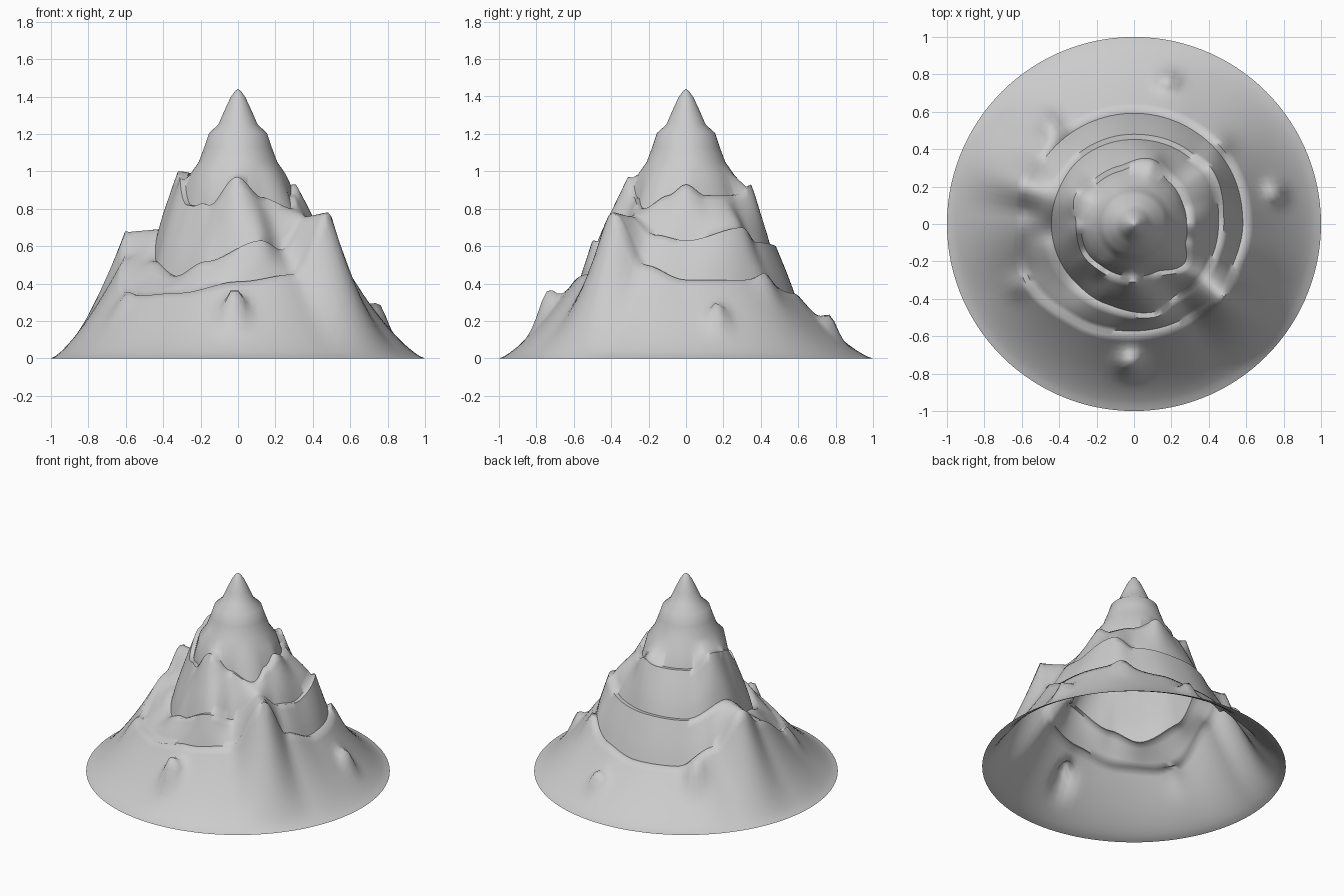
import bpy, bmesh, math

cube = bpy.data.objects.get("Cube")
if cube:
    bpy.data.objects.remove(cube)

SEGMENTS = 120

# Terrace rims: (angle, radius, height), anticlockwise from +x
LOWER_RIM = [(0, .61, .42), (35, .62, .42), (65, .62, .35), (90, .62, .31), (120, .62, .31),
             (142, .62, .44), (161, .635, .68), (176, .61, .54), (208, .66, .33), (240, .62, .35),
             (270, .6, .41), (300, .6, .45), (321, .62, .78), (338, .6, .5)]
MIDDLE_RIM = [(0, .48, .63), (36, .51, .70), (50, .49, .62), (90, .48, .6), (125, .48, .59),
              (160, .47, .69), (190, .47, .52), (225, .47, .44), (250, .48, .52),
              (284, .51, .63), (300, .47, .58), (322, .48, .76), (340, .48, .66)]
UPPER_RIM = [(0, .31, .93), (20, .31, .87), (50, .32, .87), (75, .36, .9), (105, .32, .88),
             (130, .32, .88), (154, .35, 1.0), (180, .31, .96), (212, .32, .82), (235, .31, .78),
             (269, .31, .97), (295, .31, .86), (322, .37, .8), (342, .32, .87)]

# Small rock spurs: (x, y, width, extra height)
SPURS = [(-.02, -.745, .06, .15), (.76, .17, .05, .09), (.18, .77, .05, .09),
         (-.62, -.33, .06, .04), (-.45, .53, .06, .1), (.46, .43, .06, .05),
         (.1, .35, .05, .03), (-.18, -.24, .05, .05)]

# Profile of the summit cone: (radius, height)
SUMMIT = [(.255, .985), (.21, 1.05), (.18, 1.13), (.155, 1.205), (.105, 1.25),
          (.075, 1.32), (.04, 1.395), (.015, 1.43)]


def rim_at(rim, angle):
    """Radius and height of a rim at an angle, eased between its points."""
    points = rim + [(rim[0][0] + 360, *rim[0][1:])]
    for (a, r0, z0), (b, r1, z1) in zip(points, points[1:]):
        if a <= angle <= b:
            t = (angle - a) / (b - a)
            t = t * t * (3 - 2 * t)
            return r0 + (r1 - r0) * t, z0 + (z1 - z0) * t


def slope(start, end, steps, power):
    """Points climbing from start to end, without the start point."""
    return [(start[0] + (end[0] - start[0]) * i / steps,
             start[1] + (end[1] - start[1]) * (i / steps) ** power)
            for i in range(1, steps + 1)]


def section(angle):
    """Radial section of the mountain, from its foot to the summit."""
    path = [(1, 0)]
    for rim, steps, power in ((LOWER_RIM, 14, 1.35), (MIDDLE_RIM, 5, .9), (UPPER_RIM, 6, .85)):
        edge = rim_at(rim, angle)
        path += slope(path[-1], edge, steps, power)
        path.append((edge[0] - .028, edge[1] - .002))   # narrow ledge
    return path + SUMMIT


def add_spurs(x, y, z):
    if z <= 0:
        return z
    return z + sum(h * math.exp(-((x - sx) ** 2 + (y - sy) ** 2) / (w * w))
                   for sx, sy, w, h in SPURS)


# Mountain skin, open underneath
bm = bmesh.new()
columns = []
for i in range(SEGMENTS):
    angle = 360 * i / SEGMENTS
    c, s = math.cos(math.radians(angle)), math.sin(math.radians(angle))
    columns.append([bm.verts.new((r * c, r * s, add_spurs(r * c, r * s, z)))
                    for r, z in section(angle)])
apex = bm.verts.new((0, 0, 1.44))
for left, right in zip(columns, columns[1:] + columns[:1]):
    for k in range(len(left) - 1):
        bm.faces.new((left[k], right[k], right[k + 1], left[k + 1]))
    bm.faces.new((left[-1], right[-1], apex))
mesh = bpy.data.meshes.new("mountain")
bm.to_mesh(mesh)
bm.free()

# Plain stone colour
stone = bpy.data.materials.new("light_grey_stone")
stone.use_nodes = True
stone.diffuse_color = (.6, .6, .6, 1)
stone.node_tree.nodes["Principled BSDF"].inputs["Base Color"].default_value = (.6, .6, .6, 1)
mesh.materials.append(stone)

mountain = bpy.data.objects.new("mountain", mesh)
bpy.context.collection.objects.link(mountain)
bpy.ops.object.select_all(action="DESELECT")
mountain.select_set(True)
bpy.context.view_layer.objects.active = mountain
bpy.ops.object.shade_smooth_by_angle(angle=math.radians(65))
